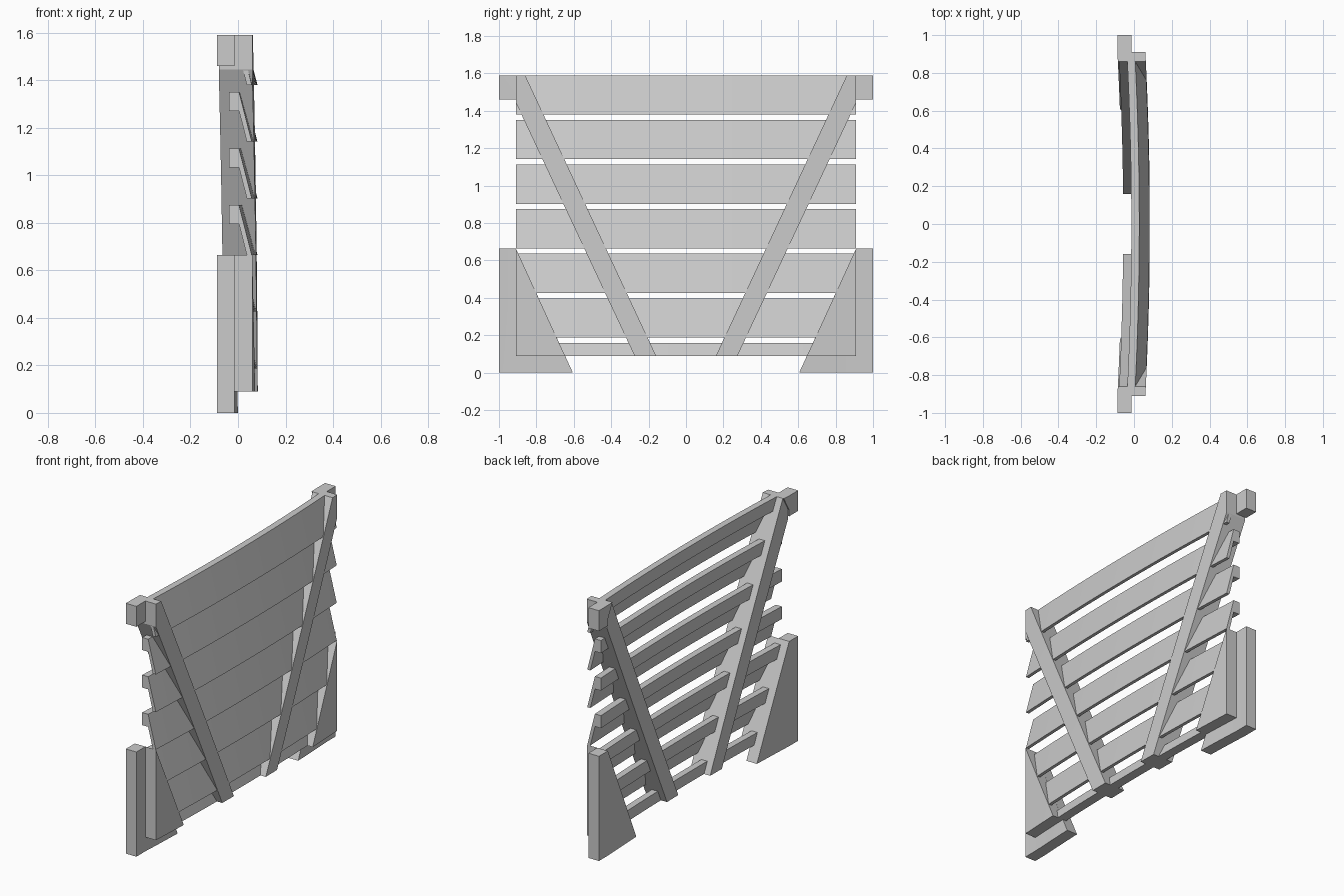
import bpy, bmesh, math
from mathutils import Vector

cube = bpy.data.objects.get("Cube")
if cube:
    bpy.data.objects.remove(cube, do_unlink=True)

HALF = 0.91      # half length of the slats
BOW = 0.024      # forward bulge of the screen at its middle
SEGMENTS = 16

grey = bpy.data.materials.new("plain_grey")
grey.use_nodes = True
colour = (0.6, 0.6, 0.6, 1)
grey.diffuse_color = colour
grey.node_tree.nodes["Principled BSDF"].inputs["Base Color"].default_value = colour


def bow(y):
    return BOW * max(0, 1 - (y / HALF) ** 2)


def prism(name, profile, offset):
    """Extrude a closed 3D outline, slice it along y and bend it forward."""
    bm = bmesh.new()
    face = bm.faces.new([bm.verts.new(p) for p in profile])
    result = bmesh.ops.extrude_face_region(bm, geom=[face])
    moved = [v for v in result["geom"] if isinstance(v, bmesh.types.BMVert)]
    bmesh.ops.translate(bm, vec=Vector(offset), verts=moved)
    for i in range(SEGMENTS + 1):
        y = HALF * (2 * i / SEGMENTS - 1)
        bmesh.ops.bisect_plane(bm, geom=bm.verts[:] + bm.edges[:] + bm.faces[:],
                               plane_co=(0, y, 0), plane_no=(0, 1, 0), dist=1e-5)
    for v in bm.verts:
        v.co.x += bow(v.co.y)
    bmesh.ops.recalc_face_normals(bm, faces=bm.faces[:])
    mesh = bpy.data.meshes.new(name)
    bm.to_mesh(mesh)
    bm.free()
    mesh.materials.append(grey)
    ob = bpy.data.objects.new(name, mesh)
    bpy.context.collection.objects.link(ob)
    bpy.ops.object.select_all(action="DESELECT")
    ob.select_set(True)
    bpy.context.view_layer.objects.active = ob
    bpy.ops.object.shade_smooth_by_angle(angle=math.radians(15))


def slab(name, outline, x0, x1, side):
    """Plate with a (y, z) outline between two depths, mirrored by side."""
    prism(name, [(x0, side * y, z) for y, z in outline], (x1 - x0, 0, 0))


# Louvre slats: a square rail with a sloping board below it
END = HALF - 0.002
for i in range(7):
    top = 1.59 - 0.2385 * i
    if i < 6:
        section = [(-0.038, top), (0.004, top), (0.058, top - 0.21),
                   (0.037, top - 0.21), (0.004, top - 0.08), (-0.038, top - 0.08)]
    else:
        section = [(-0.038, top), (0.004, top), (0.023, 0.09), (-0.038, 0.09)]
    prism(f"slat_{i + 1}", [(x, -END, z) for x, z in section], (0, 2 * END, 0))

for side, word in ((1, "back"), (-1, "front")):
    # Diagonal brace running through the slats
    slab(f"{word}_brace",
         [(0.86, 1.59), (HALF, 1.59), (HALF, 1.445), (0.275, 0.09), (0.16, 0.09)],
         -0.081, 0.06, side)
    # Small block at the top corner
    slab(f"{word}_top_block",
         [(0.86, 1.59), (1, 1.59), (1, 1.46), (HALF, 1.46), (HALF, 1.5)],
         -0.088, -0.014, side)
    # Stepped lower corner panel
    slab(f"{word}_panel_rear",
         [(1, 0), (1, 0.665), (HALF, 0.665), (0.605, 0)], -0.088, -0.014, side)
    slab(f"{word}_panel_face",
         [(HALF, 0.09), (HALF, 0.665), (0.647, 0.09)], -0.02, 0.06, side)
